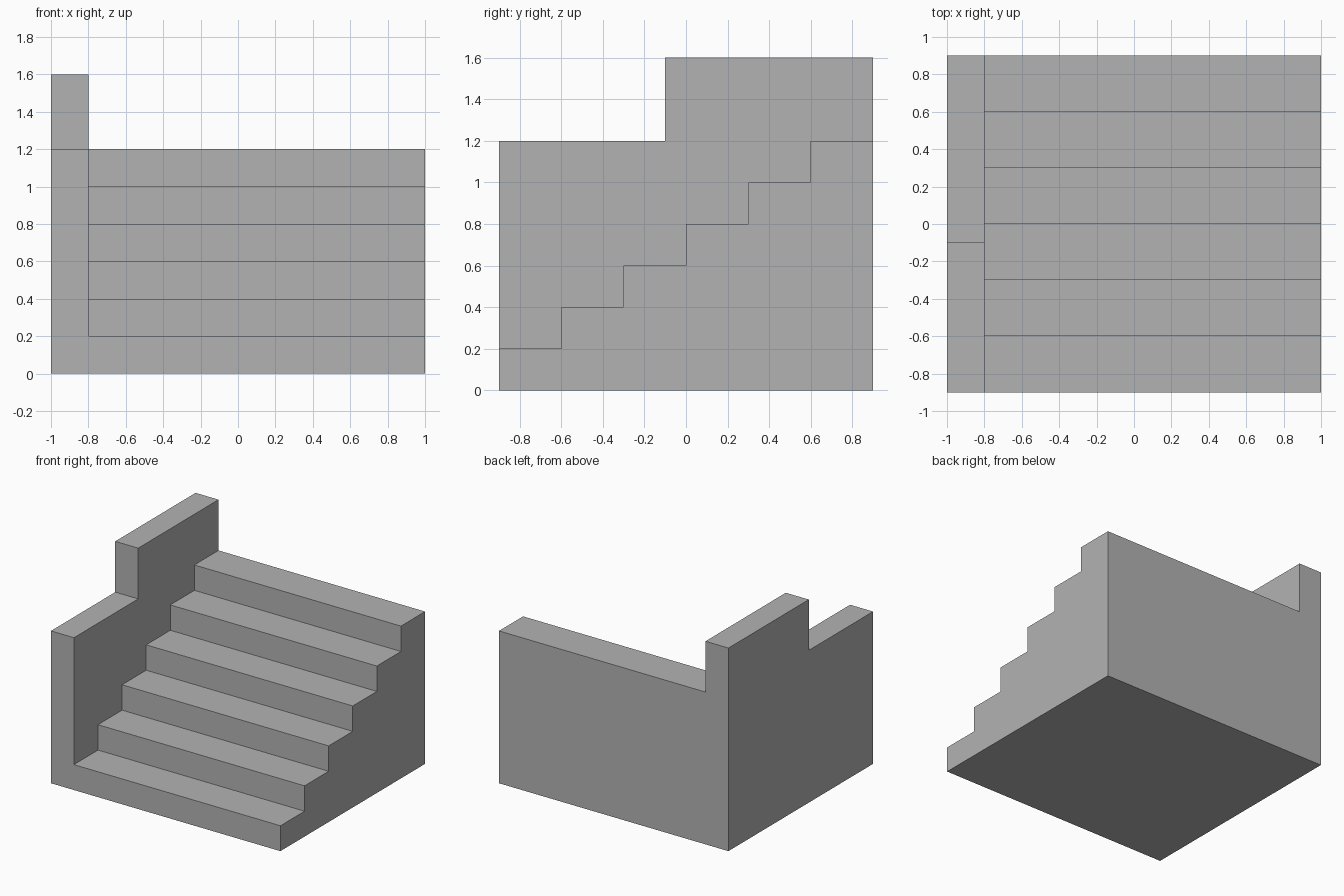
import bpy
import bmesh

cube = bpy.data.objects.get("Cube")
if cube:
    bpy.data.objects.remove(cube, do_unlink=True)

# One plain grey for the whole model
grey = bpy.data.materials.new("stone_grey")
grey.use_nodes = True
colour = (0.45, 0.45, 0.45, 1)
grey.diffuse_color = colour
grey.node_tree.nodes["Principled BSDF"].inputs["Base Color"].default_value = colour


def extrude_profile(name, profile, x0, x1):
    """Make a solid by sweeping a (y, z) outline from x0 to x1."""
    bm = bmesh.new()
    face = bm.faces.new([bm.verts.new((x0, y, z)) for y, z in profile])
    swept = bmesh.ops.extrude_face_region(bm, geom=[face])
    moved = [v for v in swept["geom"] if isinstance(v, bmesh.types.BMVert)]
    bmesh.ops.translate(bm, vec=(x1 - x0, 0, 0), verts=moved)
    bmesh.ops.recalc_face_normals(bm, faces=bm.faces)
    mesh = bpy.data.meshes.new(name)
    bm.to_mesh(mesh)
    bm.free()
    mesh.materials.append(grey)
    obj = bpy.data.objects.new(name, mesh)
    bpy.context.collection.objects.link(obj)
    return obj


FRONT, BACK = -0.9, 0.9
WALL_INNER = -0.8
STEPS, TREAD, RISE = 6, 0.3, 0.2

# Solid flight of steps, rising towards the back
outline = [(BACK, 0), (FRONT, 0)]
for i in range(STEPS):
    top = (i + 1) * RISE
    outline += [(FRONT + i * TREAD, top), (FRONT + (i + 1) * TREAD, top)]
extrude_profile("steps", outline, WALL_INNER, 1)

# Side wall with a raised rear half
wall = [(FRONT, 0), (BACK, 0), (BACK, 1.6), (-0.1, 1.6), (-0.1, 1.2), (FRONT, 1.2)]
extrude_profile("side_wall", wall, -1, WALL_INNER)
